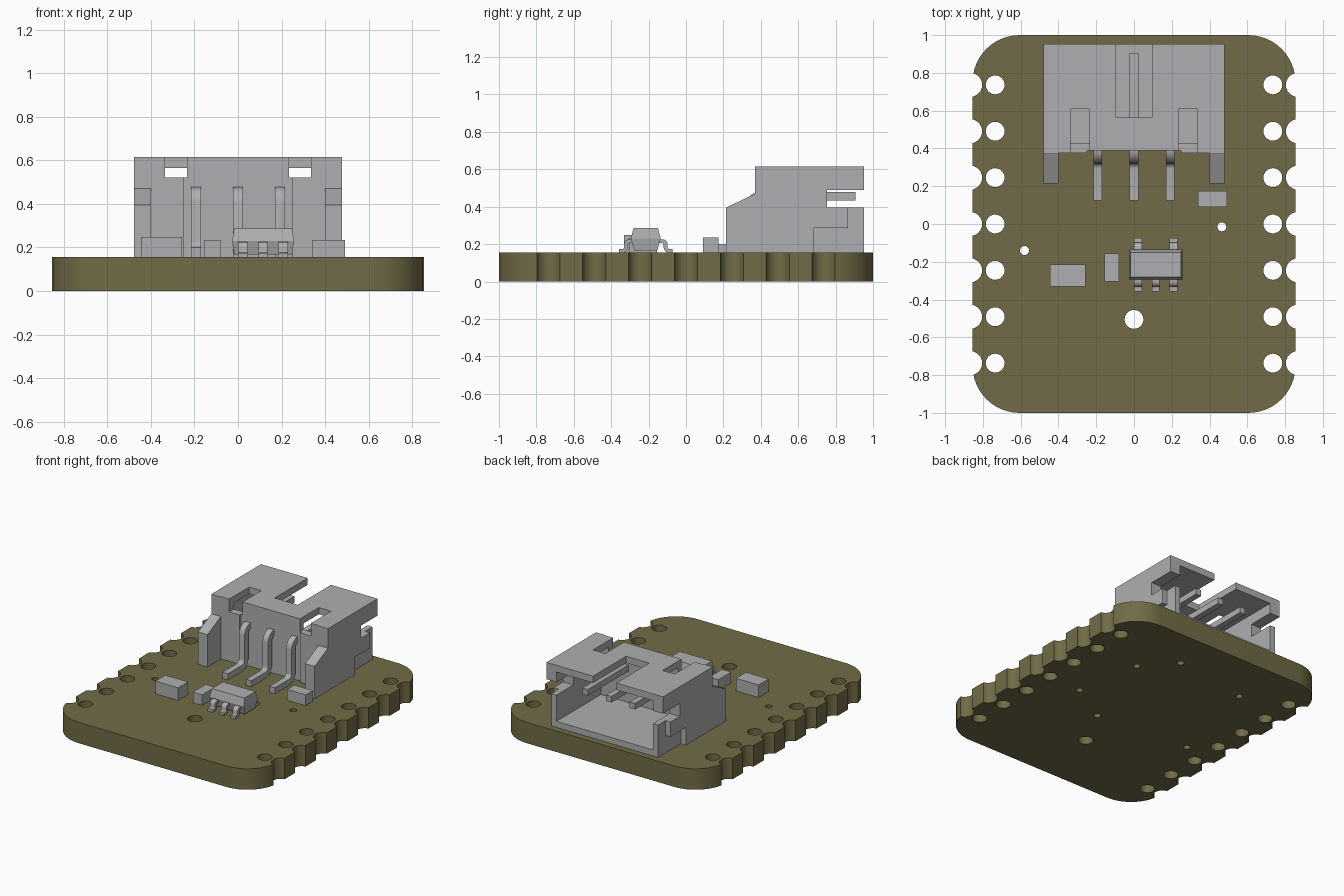
import bpy, bmesh, math
from mathutils import Vector, Matrix

cube = bpy.data.objects.get("Cube")
if cube:
    bpy.data.objects.remove(cube, do_unlink=True)


def material(name, rgb):
    m = bpy.data.materials.new(name)
    m.use_nodes = True
    m.diffuse_color = (*rgb, 1)
    m.node_tree.nodes["Principled BSDF"].inputs["Base Color"].default_value = (*rgb, 1)
    return m


OLIVE = material("olive_board", (0.165, 0.148, 0.063))
GREY = material("light_grey", (0.43, 0.43, 0.44))
TOP = 0.155  # upper face of the board


def finish(name, bm, mat):
    bmesh.ops.recalc_face_normals(bm, faces=bm.faces)
    mesh = bpy.data.meshes.new(name)
    bm.to_mesh(mesh)
    bm.free()
    mesh.materials.append(mat)
    ob = bpy.data.objects.new(name, mesh)
    bpy.context.collection.objects.link(ob)
    return ob


def prism(name, points, depth, mat):
    """Extrude a closed 3D polygon along a depth vector."""
    bm = bmesh.new()
    face = bm.faces.new([bm.verts.new(p) for p in points])
    new = bmesh.ops.extrude_face_region(bm, geom=[face])["geom"]
    bmesh.ops.translate(bm, vec=depth, verts=[v for v in new if isinstance(v, bmesh.types.BMVert)])
    return finish(name, bm, mat)


def side_prism(name, profile, x, width, mat):
    """Extrude a (y, z) profile across x, centred on x."""
    return prism(name, [(x - width / 2, y, z) for y, z in profile], (width, 0, 0), mat)


def box(name, xs, ys, zs, mat=GREY):
    return side_prism(name, [(ys[0], zs[0]), (ys[1], zs[0]), (ys[1], zs[1]), (ys[0], zs[1])],
                      sum(xs) / 2, xs[1] - xs[0], mat)


def cut(target, cutter):
    """Subtract the cutter and discard it."""
    mod = target.modifiers.new("cut", "BOOLEAN")
    mod.operation, mod.solver, mod.object = "DIFFERENCE", "EXACT", cutter
    bpy.context.view_layer.update()
    graph = bpy.context.evaluated_depsgraph_get()
    mesh = bpy.data.meshes.new_from_object(target.evaluated_get(graph))
    target.modifiers.clear()
    target.data = mesh
    bpy.data.objects.remove(cutter, do_unlink=True)


def smooth(ob):
    bpy.ops.object.select_all(action="DESELECT")
    ob.select_set(True)
    bpy.context.view_layer.objects.active = ob
    bpy.ops.object.shade_smooth_by_angle(angle=math.radians(30))


def rounded(path, radius, steps=5):
    """Round the inner corners of a 2D path."""
    pts = [Vector(p) for p in path]
    out = [pts[0]]
    for a, b, c in zip(pts, pts[1:], pts[2:]):
        u, v = (a - b).normalized(), (c - b).normalized()
        centre = b + (u + v) * radius
        for i in range(steps + 1):
            t = math.pi / 2 * i / steps
            out.append(centre - v * radius * math.cos(t) - u * radius * math.sin(t))
    return out + [pts[-1]]


def bent_strip(name, path, radius, thick, x, width):
    """A bent flat metal lead following a (y, z) path."""
    pts = rounded(path, radius)
    left, right = [], []
    for i, p in enumerate(pts):
        d = (pts[min(i + 1, len(pts) - 1)] - pts[max(i - 1, 0)]).normalized()
        n = Vector((-d.y, d.x)) * thick / 2
        left.append(p + n)
        right.append(p - n)
    smooth(side_prism(name, left + right[::-1], x, width, GREY))


# Board: rounded rectangle with drilled holes and edge notches
R, STEPS = 0.25, 12
outline = []
for k, (sx, sy) in enumerate(((1, 1), (-1, 1), (-1, -1), (1, -1))):
    for i in range(STEPS + 1):
        a = math.pi / 2 * (k + i / STEPS)
        outline.append((sx * (0.855 - R) + R * math.cos(a), sy * (1 - R) + R * math.sin(a), 0))
board = prism("circuit_board", outline, (0, 0, TOP), OLIVE)

holes = [(0, -0.505, 0.05)]
for row in range(-3, 4):
    for s in (-1, 1):
        holes += [(s * 0.735, row * 0.2455, 0.05), (s * 0.868, row * 0.2455, 0.064)]
vias = ((-0.58, -0.14), (0.465, -0.015), (0.18, 0.70), (-0.41, 0.61), (0.38, 0.48), (0.155, -0.2))
holes += [(x, y, 0.024) for x, y in vias]
bm = bmesh.new()
for x, y, r in holes:
    bmesh.ops.create_cone(bm, cap_ends=True, segments=24, radius1=r, radius2=r, depth=1,
                          matrix=Matrix.Translation((x, y, 0)))
cut(board, finish("drill", bm, OLIVE))
smooth(board)

# Connector housing: side profile with sloped ears, then hollowed out
housing = side_prism("connector_housing", [(0.215, TOP), (0.952, TOP), (0.952, 0.615),
                                           (0.37, 0.615), (0.37, 0.47), (0.215, 0.395)], 0, 0.956, GREY)
cutters = [
    ((-0.40, 0.40), (0.1, 0.375), (0, 1)),        # gap between ears
    ((-0.25, 0.25), (0.1, 0.39), (0, 1)),         # shallow front recess
    ((-0.395, 0.395), (0.43, 1.1), (0.2, 0.565)),  # plug cavity
    ((-0.095, 0.095), (0.565, 1.1), (0.5, 0.7)),  # roof slot
    ((-1, 1), (0.755, 1.1), (0.395, 0.49)),       # side windows
]
for s in (-1, 1):
    x_slot = sorted((s * 0.235, s * 0.335))
    x_side = sorted((s * 0.437, s * 0.6))
    cutters += [
        (x_slot, (0.3, 0.61), (0.52, 0.7)),       # latch slots
        (x_side, (0.685, 1.1), (0.1, 0.285)),     # side steps
        (x_side, (0.865, 1.1), (0.25, 0.42)),
    ]
for c in cutters:
    cut(housing, box("cutter", *c))

# Connector pins
for i in (-1, 0, 1):
    bent_strip(f"connector_pin_{i + 2}", [(0.905, 0.455), (0.343, 0.455), (0.343, 0.178), (0.125, 0.178)],
               0.05, 0.045, i * 0.193, 0.045)

# Small block components
box("left_small_block", (0.34, 0.492), (0.09, 0.175), (TOP, 0.235))
box("right_block", (-0.445, -0.258), (-0.332, -0.215), (TOP, 0.248))
box("middle_block", (-0.157, -0.08), (-0.305, -0.155), (TOP, 0.233))

# Chip body: three stacked rectangles lofted together
CX, CY = 0.115, -0.215
bm = bmesh.new()
rings = []
for z, hx, hy in ((0.167, 0.133, 0.062), (0.23, 0.142, 0.08), (0.287, 0.133, 0.065)):
    rings.append([bm.verts.new((CX + sx * hx, CY + sy * hy, z))
                  for sx, sy in ((-1, -1), (1, -1), (1, 1), (-1, 1))])
bm.faces.new(rings[0])
bm.faces.new(rings[-1])
for lo, hi in zip(rings, rings[1:]):
    for i in range(4):
        j = (i + 1) % 4
        bm.faces.new((lo[i], lo[j], hi[j], hi[i]))
finish("chip_body", bm, GREY)

# Chip leads: three in front, two behind
for s, offsets in ((-1, (-0.093, 0, 0.093)), (1, (-0.093, 0.093))):
    for n, dx in enumerate(offsets):
        path = [(CY + s * d, z) for d, z in ((0.06, 0.215), (0.106, 0.215), (0.106, 0.165), (0.142, 0.165))]
        bent_strip(f"chip_{'front' if s < 0 else 'back'}_lead_{n + 1}", path, 0.016, 0.02, CX + dx, 0.042)
